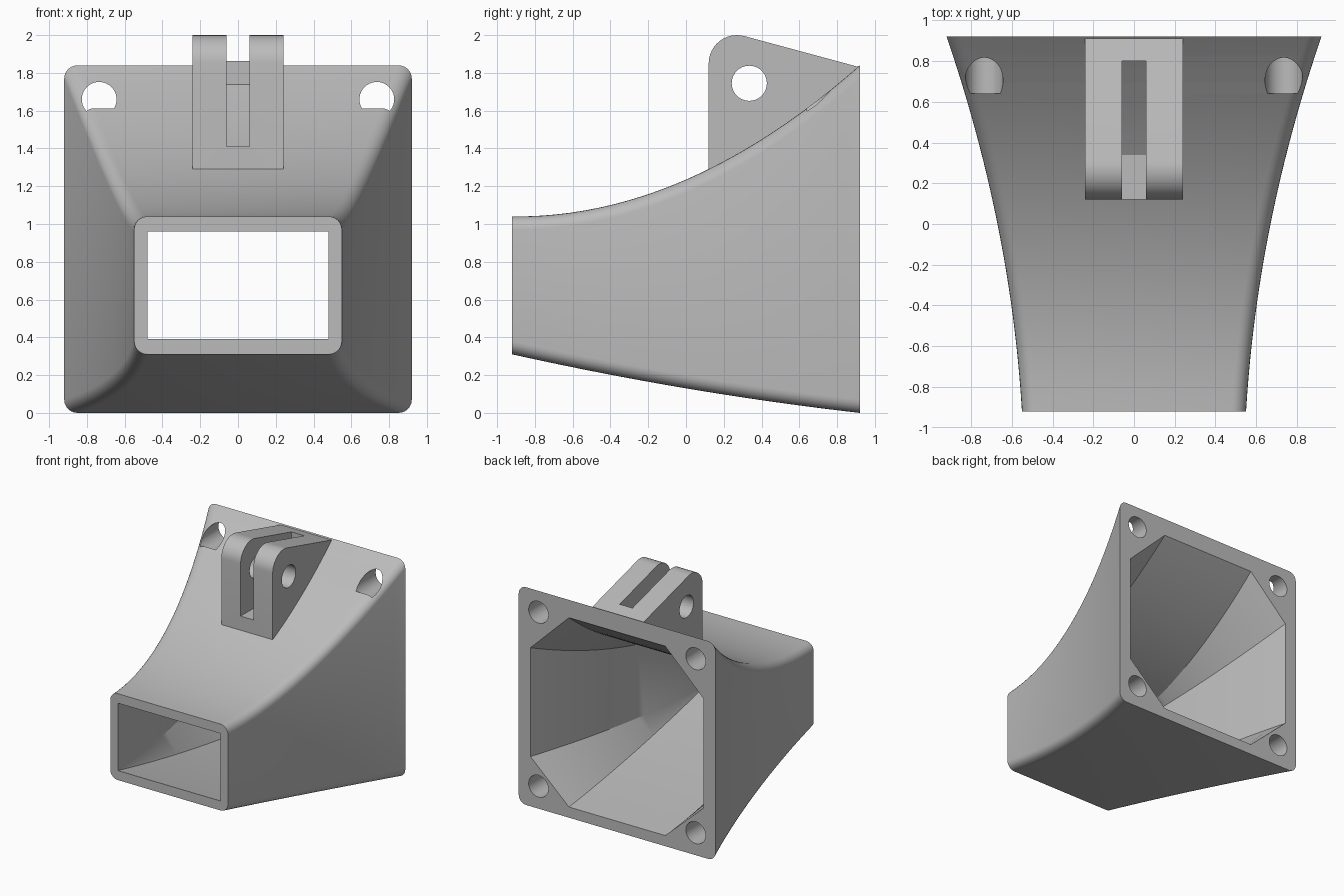
import bpy, bmesh, math
from mathutils import Matrix

if "Cube" in bpy.data.objects:
    bpy.data.objects.remove(bpy.data.objects["Cube"])

HALF = 0.92      # half length along y
STEPS = 24

grey = bpy.data.materials.new("plain grey")
grey.use_nodes = True
grey.diffuse_color = (0.5, 0.5, 0.5, 1)
grey.node_tree.nodes["Principled BSDF"].inputs["Base Color"].default_value = (0.5, 0.5, 0.5, 1)


def top_z(t):
    return 1.04 - 0.02 * t + 0.82 * t * t


def make_object(name, bm):
    bmesh.ops.recalc_face_normals(bm, faces=bm.faces)
    mesh = bpy.data.meshes.new(name)
    bm.to_mesh(mesh)
    bm.free()
    mesh.materials.append(grey)
    obj = bpy.data.objects.new(name, mesh)
    bpy.context.collection.objects.link(obj)
    return obj


def loft(name, rings):
    """Skin a list of equal-length rings and close both ends."""
    bm = bmesh.new()
    loops = [[bm.verts.new(p) for p in ring] for ring in rings]
    n = len(loops[0])
    for a, b in zip(loops, loops[1:]):
        for i in range(n):
            j = (i + 1) % n
            bm.faces.new((a[i], a[j], b[j], b[i]))
    bm.faces.new(loops[0])
    bm.faces.new(loops[-1])
    bmesh.ops.remove_doubles(bm, verts=bm.verts, dist=0.0005)
    return make_object(name, bm)


def cylinder(name, centre, radius, length, axis):
    bm = bmesh.new()
    turn = Matrix.Rotation(math.pi / 2, 4, axis)
    bmesh.ops.create_cone(bm, cap_ends=True, segments=40, radius1=radius, radius2=radius,
                          depth=length, matrix=Matrix.Translation(centre) @ turn)
    return make_object(name, bm)


def cut(obj, cutters):
    """Subtract the cutters, then remove them."""
    bpy.context.view_layer.objects.active = obj
    for cutter in cutters:
        cutter.hide_render = True
        mod = obj.modifiers.new("cut", "BOOLEAN")
        mod.operation = "DIFFERENCE"
        mod.solver = "EXACT"
        mod.object = cutter
        bpy.ops.object.modifier_apply(modifier=mod.name)
        bpy.data.objects.remove(cutter)


def finish(obj):
    bpy.ops.object.select_all(action="DESELECT")
    obj.select_set(True)
    bpy.context.view_layer.objects.active = obj
    bpy.ops.object.shade_smooth_by_angle(angle=math.radians(28))


def outer_ring(t):
    """Rounded rectangle flaring towards the back."""
    w = 0.55 + 0.11 * t + 0.26 * t * t
    low, high = 0.31 - 0.41 * t + 0.10 * t * t, top_z(t)
    r, y = 0.07, (2 * t - 1) * HALF
    corners = ((w - r, high - r), (r - w, high - r), (r - w, low + r), (w - r, low + r))
    return [(cx + r * math.cos(a), y, cz + r * math.sin(a))
            for k, (cx, cz) in enumerate(corners)
            for a in [(k + s / 6) * math.pi / 2 for s in range(7)]]


def inner_ring(s):
    """Rectangle at the mouth that becomes an octagon at the back."""
    t = min(max(s, 0), 1)
    y = (2 * s - 1) * HALF
    w = 0.48 + 0.10 * t + 0.23 * t * t
    flat = 0.48 - 0.03 * t
    high, low = 0.96 + 0.73 * t * t, 0.39 - 0.41 * t + 0.11 * t * t
    shoulder_high, shoulder_low = 0.96 + 0.38 * t * t, 0.39 + 0.03 * t
    right = [(flat, low), (w, shoulder_low), (w, shoulder_high), (flat, high)]
    return [(x, y, z) for x, z in right + [(-x, z) for x, z in reversed(right)]]


# Hollow duct with four blind screw holes in the back rim
duct = loft("duct", [outer_ring(i / STEPS) for i in range(STEPS + 1)])
cavity = loft("cavity_cutter", [inner_ring(s) for s in
                                [-0.03] + [i / STEPS for i in range(STEPS + 1)] + [1.03]])
holes = [cylinder("screw_hole_cutter", (x, 0.84, z), 0.092, 0.4, "X")
         for x in (-0.735, 0.735) for z in (0.19, 1.66)]
cut(duct, [cavity] + holes)
finish(duct)

# Mounting bracket: rounded side profile whose base sits in the duct wall
R = 0.15
profile = [(0.12 + R - R * math.cos(a), 1.85 + R * math.sin(a))
           for a in [math.radians(105) * i / 12 for i in range(13)]]
profile.append((0.912, 1.832))
for i in range(13):
    y = 0.912 + (0.12 - 0.912) * i / 12
    profile.append((y, top_z((y / HALF + 1) / 2) - 0.03))
bracket = loft("mounting_bracket", [[(x, y, z) for y, z in profile] for x in (-0.24, 0.24)])

# Slot between the two ears, and the cross bolt hole
slot = loft("slot_cutter", [[(x, 0, 1.41), (x, 0.8, 1.41), (x, 0.8, 2.2), (x, 0, 2.2)]
                            for x in (-0.06, 0.06)])
bolt = cylinder("bolt_hole_cutter", (0, 0.335, 1.745), 0.093, 1, "Y")
cut(bracket, [slot, bolt])
finish(bracket)
